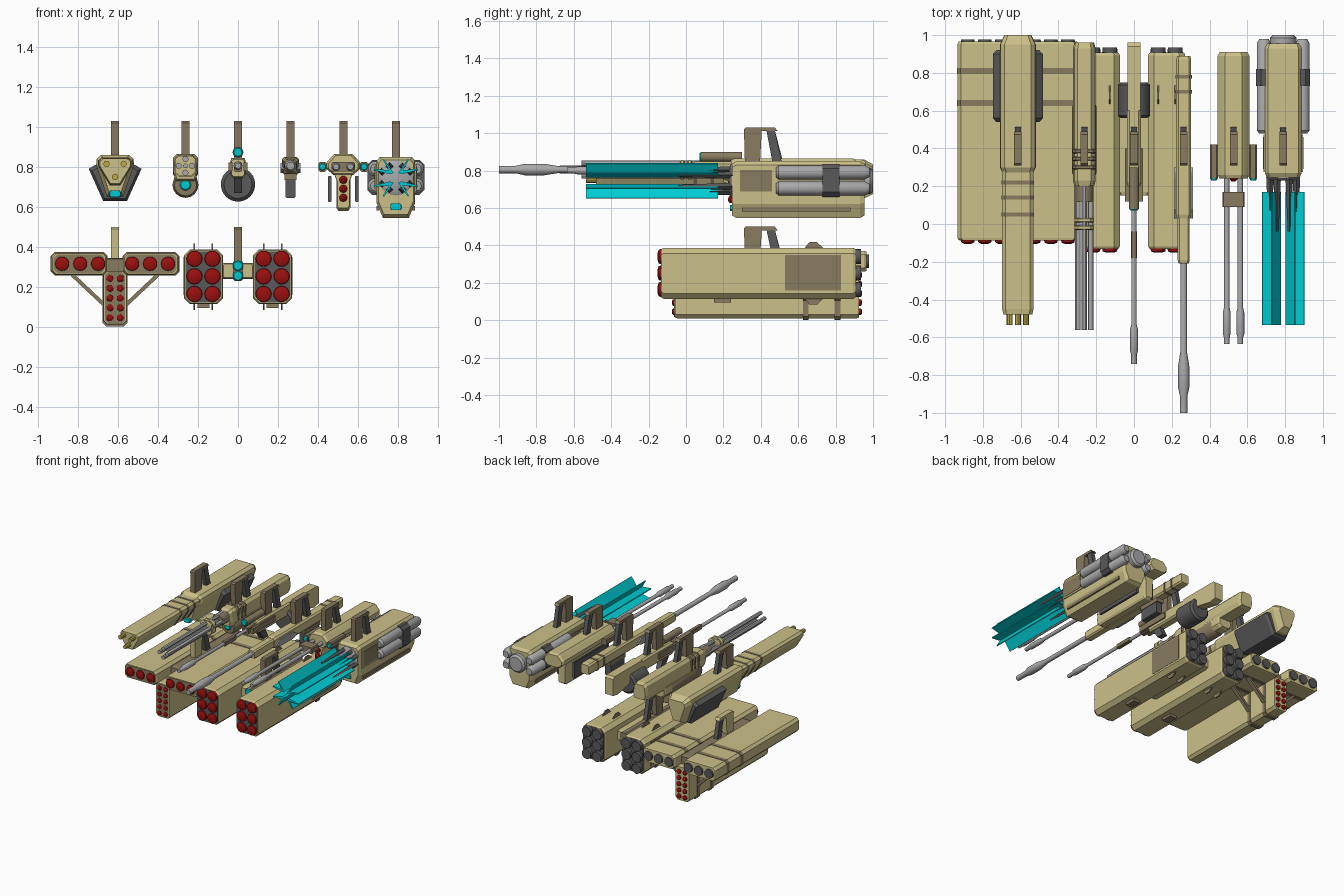
import bpy, bmesh
from math import sin, cos, pi

if "Cube" in bpy.data.objects:
    bpy.data.objects.remove(bpy.data.objects["Cube"])

COL = dict(tan=(.60, .53, .25), brown=(.25, .20, .12), dark=(.10, .10, .10), steel=(.40, .40, .41),
           cyan=(0, .60, .65), red=(.33, .005, .005), gold=(.50, .40, .06))
MATS = {}
for k, c in COL.items():
    MATS[k] = bpy.data.materials.new(k)
    MATS[k].diffuse_color = (*c, 1)


def mesh(name, col, rings, smooth=False):
    """Skin closed rings of 3D points and cap both ends."""
    bm = bmesh.new()
    vs = [[bm.verts.new(p) for p in r] for r in rings]
    n = len(vs[0])
    for a, b in zip(vs, vs[1:]):
        for i in range(n):
            bm.faces.new((a[i], a[(i + 1) % n], b[(i + 1) % n], b[i]))
    bm.faces.new(vs[0])
    bm.faces.new(vs[-1])
    bmesh.ops.recalc_face_normals(bm, faces=bm.faces)
    me = bpy.data.meshes.new(name)
    bm.to_mesh(me)
    bm.free()
    me.materials.append(MATS[col])
    o = bpy.data.objects.new(name, me)
    bpy.context.collection.objects.link(o)
    if smooth:
        bpy.context.view_layer.objects.active = o
        bpy.ops.object.select_all(action='DESELECT')
        o.select_set(True)
        bpy.ops.object.shade_smooth_by_angle()
    return o


def loft(name, col, x, z, prof, stations, smooth=False):
    """Profile (x, z) lofted along y; stations are (y, scale)."""
    return mesh(name, col, [[(x + s * px, y, z + s * pz) for px, pz in prof] for y, s in stations], smooth)


def sym(half):
    """Right half of a profile, top to bottom, mirrored in x."""
    return half + [(-a, b) for a, b in reversed(half)]


def rect(w, h, c=0):
    return sym([(w - c, h), (w, h - c), (w, c - h), (w - c, -h)] if c else [(w, h), (w, -h)])


def box(name, col, x, y0, y1, z, w, h, c=0):
    return loft(name, col, x, z, rect(w, h, c), [(y0, 1), (y1, 1)])


def hull(name, col, x, z, prof, y0, y1, b=.02, s=.86):
    """Body with bevelled front and rear ends."""
    return loft(name, col, x, z, prof, [(y0, s), (y0 + b, 1), (y1 - b, 1), (y1, s)])


def turned(name, col, x, z, pts, n=16):
    """Round part along y from (y, radius) points."""
    return loft(name, col, x, z, [(cos(2 * pi * i / n), sin(2 * pi * i / n)) for i in range(n)], pts, True)


def side(name, col, x, w, prof):
    """Side profile (y, z) extruded to half width w in x."""
    return mesh(name, col, [[(x + d, y, z) for y, z in prof] for d in (-w, w)])


def handle(tag, x, base, top, col='brown'):
    side(tag + '_handle_post', col, x, .02,
         [(.315, base), (.31, top - .01), (.32, top), (.475, top), (.49, top - .02), (.405, top - .02), (.395, base)])
    side(tag + '_handle_grip', 'dark', x, .016,
         [(.43, top - .015), (.475, top - .015), (.515, base), (.465, base)])


def lens(tag, x, z, y, r=.025):
    turned(tag + '_lens', 'cyan', x, z, [(y - .006, r * .8), (y, r), (y + .03, r)])


# Weapon 1: wedge cannon with belly magazine
x = -.615
hull('cannon_body', 'tan', x, .75, sym([(.07, .11), (.092, .09), (.095, .06), (.04, -.10)]), .25, 1.0, .05, .75)
hull('cannon_magazine', 'dark', x, .71, sym([(.10, .10), (.132, .08), (.06, -.08)]), .54, .92)
loft('cannon_shroud', 'tan', x, .79, sym([(.065, .055), (.083, .04), (.083, .015), (.025, -.08)]),
     [(-.48, .92), (-.45, 1), (.3, 1)])
for y in (.05, .14, .22, .29):
    loft('cannon_band', 'brown', x, .79, sym([(.067, .058), (.086, .042), (.086, .015), (.027, -.083)]),
         [(y - .01, 1), (y + .01, 1)])
for dx, z in ((-.043, .815), (.043, .815), (0, .75)):
    turned('cannon_muzzle', 'gold', x + dx, z, [(-.535, .016), (-.47, .016)], 8)
hull('cannon_sight', 'cyan', x, .665, rect(.03, .018, .008), .235, .27)
handle('cannon', x, .85, 1.03)

# Weapon 2: rotary gun
x = -.263
hull('rotary_body', 'tan', x, .79, sym([(.035, .07), (.052, .05), (.06, -.02), (.05, -.06)]), .2, .96, .03)
turned('rotary_drum', 'brown', x, .71, [(.25, .055), (.27, .065), (.62, .065), (.64, .055)])
hull('rotary_drum_cover', 'tan', x, .715, rect(.058, .055, .025), .3, .72)
turned('rotary_collar', 'brown', x, .805, [(.12, .047), (.25, .047)])
for i in range(4):
    a = i * pi / 2
    turned('rotary_barrel', 'steel', x + .034 * cos(a), .805 + .034 * sin(a), [(-.56, .015), (.2, .015)], 12)
turned('rotary_spindle', 'steel', x, .805, [(-.5, .012), (.2, .012)], 12)
for y in (-.02, .02, .30, .345, .385):
    hull('rotary_band', 'tan' if y < .1 else 'brown', x, .803, rect(.052 if y < .1 else .063, .052 if y < .1 else .061, .018),
         y - .012, y + .012, .005)
lens('rotary', x, .71, .245, .028)
handle('rotary', x, .85, 1.03)

# Weapon 3: drum-fed marksman gun
x = 0
hull('marksman_body', 'tan', x, .795, rect(.037, .05, .012), .2, .62)
side('marksman_stock', 'tan', x, .035, [(.6, .845), (.94, .845), (.96, .83), (.96, .70), (.90, .69), (.6, .75)])
turned('marksman_drum', 'dark', x, .712, [(.56, .07), (.575, .086), (.735, .086), (.75, .07)], 24)
turned('marksman_scope', 'brown', x, .873, [(.08, .027), (.3, .027)])
lens('marksman_scope', x, .873, .078, .024)
turned('marksman_barrel', 'steel', x, .805,
       [(-.74, .015), (-.69, .015), (-.67, .022), (-.56, .022), (-.53, .013), (.25, .013)])
box('marksman_shroud', 'brown', x, .10, .35, .80, .020, .025, .006)
box('marksman_barrel_sleeve', 'brown', x, -.18, -.04, .805, .016, .018, .005)
side('marksman_foregrip', 'dark', x, .02, [(.22, .77), (.3, .77), (.35, .67), (.29, .67)])
for s in (-1, 1):
    box('marksman_side_plate', 'brown', s * .037, .12, .4, .80, .01, .022)
handle('marksman', x, .84, 1.03)

# Weapon 4: long rifle
x = .263
hull('rifle_body', 'tan', x, .805, rect(.04, .042, .012), .03, .89)
hull('rifle_foreend', 'tan', x, .805, rect(.032, .034, .010), -.21, .05)
for s in (-1, 1):
    side('rifle_side_plate', 'steel', x + s * .043, .007, [(.03, .79), (.08, .77), (.25, .77), (.3, .79), (.25, .82), (.08, .82)])
box('rifle_magazine', 'dark', x, .43, .60, .71, .025, .065, .006)
box('rifle_magazine_well', 'brown', x, .42, .61, .755, .030, .022)
for y in (.70, .78):
    box('rifle_band', 'brown', x, y - .01, y + .01, .805, .043, .045, .012)
turned('rifle_barrel', 'steel', x, .805,
       [(-1, .02), (-.91, .02), (-.86, .031), (-.76, .031), (-.68, .018), (-.15, .018)])
handle('rifle', x, .84, 1.03)

# Weapon 5: twin gun with under-slung rockets
x = .527
hull('twin_body', 'tan', x, .80, sym([(.045, .065), (.06, .05), (.085, .02), (.085, -.01), (.05, -.04)]), .24, .91)
hull('twin_rocket_pod', 'tan', x, .675, sym([(.05, .10), (.035, .06), (.035, -.08), (.025, -.095)]), .25, .80)
for z in (.735, .69, .645):
    turned('twin_rocket', 'red', x, z, [(.225, .008), (.235, .02), (.28, .02)])
for s in (-1, 1):
    turned('twin_barrel', 'steel', x + s * .036, .80,
           [(-.635, .015), (-.6, .015), (-.58, .021), (-.47, .021), (-.44, .014), (.27, .014)])
    box('twin_side_pod', 'brown', x + s * .104, .24, .42, .80, .021, .025, .008)
    lens('twin_side', x + s * .104, .80, .237, .018)
    box('twin_pod_rail', 'dark', x + s * .068, .33, .75, .69, .009, .065, .004)
box('twin_barrel_clamp', 'brown', x, .09, .17, .80, .058, .024, .006)
handle('twin', x, .86, 1.03)

# Weapon 6: energy cannon with four V-shaped blades
x, zc = .79, .745
hull('energy_body', 'tan', x, .70, sym([(.08, .15), (.097, .13), (.097, -.08), (.065, -.155)]), .245, .955, .025, .9)
turned('energy_emitter', 'steel', x, zc, [(.23, .07), (.24, .088), (.28, .088)], 24)
turned('energy_rear_cap', 'steel', x, zc, [(.93, .07), (.985, .07), (1.0, .055)], 24)
for sx in (-1, 1):
    for sz in (-1, 1):
        # Blade: V-shaped channel opening outward
        v = [(.012, .025), (.06, .095), (.066, .091), (.034, .038), (.11, .045), (.112, .038), (.028, .018)]
        loft('energy_blade', 'cyan', x, zc, [(sx * a, sz * b) for a, b in v], [(-.535, 1), (.17, 1)])
        # Blade brackets tapering forward
        for a, b in ((.032, .058), (.07, .030)):
            mesh('energy_bracket', 'dark', [[(x + sx * (a + r * cos(t)), y, zc + sz * (b + r * sin(t)))
                 for t in (0, pi / 2, pi, 3 * pi / 2)] for y, r in ((-.04, .008), (.25, .02))])
    for z in (.79, .705):
        turned('energy_tank', 'steel', x + sx * .102, z,
               [(.48, .025), (.495, .038), (.955, .038), (.98, .025)], 20)
    box('energy_tank_strap', 'dark', x + sx * .095, .73, .82, .747, .048, .088, .025)
    box('energy_side_frame', 'tan', x + sx * .098, .275, .475, .745, .006, .07)
    box('energy_side_panel', 'brown', x + sx * .1, .29, .46, .745, .007, .057)
    box('energy_side_slot', 'brown', x + sx * .09, .3, .88, .593, .006, .012)
hull('energy_sight', 'cyan', x, .60, rect(.03, .018, .008), .235, .27)
handle('energy', x, .83, 1.03)

# Launcher A: two flat three-tube pods and a tall ten-tube pod
x = -.615
for s in (-1, 1):
    cx = x + s * .18
    hull('flat_pod', 'tan', cx, .315, rect(.14, .055, .02), -.085, .965, .012, .95)
    box('flat_pod_front_plate', 'brown', cx, -.088, -.07, .315, .128, .047, .018)
    for i in (-1, 0, 1):
        tx = cx - s * .005 + i * .09
        turned('flat_pod_rocket', 'red', tx, .315, [(-.105, .018), (-.098, .034), (-.07, .038)])
        turned('flat_pod_nozzle', 'dark', tx, .315, [(.93, .038), (.978, .036)])
    for y in (.64, .81):
        box('flat_pod_band', 'brown', cx, y - .016, y + .016, .315, .143, .058, .02)
        # Diagonal brace to the tall pod
        mesh('pod_brace', 'brown', [[(x + s * a, yy, b) for yy, a, b in
             ((y - .015, px, pz + .013), (y + .015, px, pz + .013), (y + .015, px, pz - .013), (y - .015, px, pz - .013))]
             for px, pz in ((.22, .265), (.05, .105))])
hull('tall_pod', 'tan', x, .145, rect(.06, .135, .02), -.06, .925, .012, .97)
box('tall_pod_front_plate', 'brown', x, -.063, -.04, .145, .05, .128, .015)
for s in (-1, 1):
    for i in range(5):
        for y in (-.062, .928):
            d = -1 if y < 0 else 1
            turned('tall_pod_rocket', 'red', x + s * .026, .045 + i * .049,
                   [(y + d * .014, .008), (y + d * .008, .017), (y - d * .02, .019)], 12)
hull('flat_pod_bridge', 'brown', x, .30, rect(.05, .045, .01), .1, .88)
handle('flat_pod', x, .33, .5, 'tan')

# Launcher B: two six-tube pods on a bridge
for s in (-1, 1):
    cx = s * .173
    hull('six_pod', 'tan', cx, .25, rect(.098, .137, .03), -.13, .905, .012, .95)
    for y0, y1 in ((-.133, -.11), (.89, .908)):
        box('six_pod_end_plate', 'dark', cx, y0, y1, .25, .088, .126, .028)
    box('six_pod_side_panel', 'brown', s * .269, .53, .83, .253, .004, .095)
    for dx in (-.045, .045):
        for i in (-1, 0, 1):
            z = .252 + i * .088
            turned('six_pod_rocket', 'red', cx + dx, z, [(-.152, .02), (-.145, .038), (-.12, .042)])
            turned('six_pod_nozzle', 'dark', cx + dx, z, [(.89, .041), (.935, .039)])
        for d in (-1, 1):
            e = .25 + d * .13
            side('six_pod_fin', 'brown', cx + dx, .004,
                 [(.63, e), (.66, e + d * .037), (.70, e + d * .037), (.74, e)])
    box('six_pod_foot', 'brown', cx, .15, .24, .105, .03, .012)
hull('six_pod_bridge', 'tan', 0, .28, rect(.085, .04, .01), .15, .75)
box('six_pod_spine', 'brown', 0, .13, .78, .28, .025, .05, .008)
for z in (.305, .255):
    lens('six_pod', 0, z, .125, .026)
handle('six_pod', 0, .32, .5)

# Brace foot under the tall pod keeps the set on the ground
for y in (.64, .81):
    box('tall_pod_band', 'brown', -.615, y - .015, y + .015, .145, .063, .145, .02)

for m in bpy.data.materials:
    if m.users and not m.is_grease_pencil:
        m.use_nodes = True
        m.node_tree.nodes["Principled BSDF"].inputs["Base Color"].default_value = m.diffuse_color
